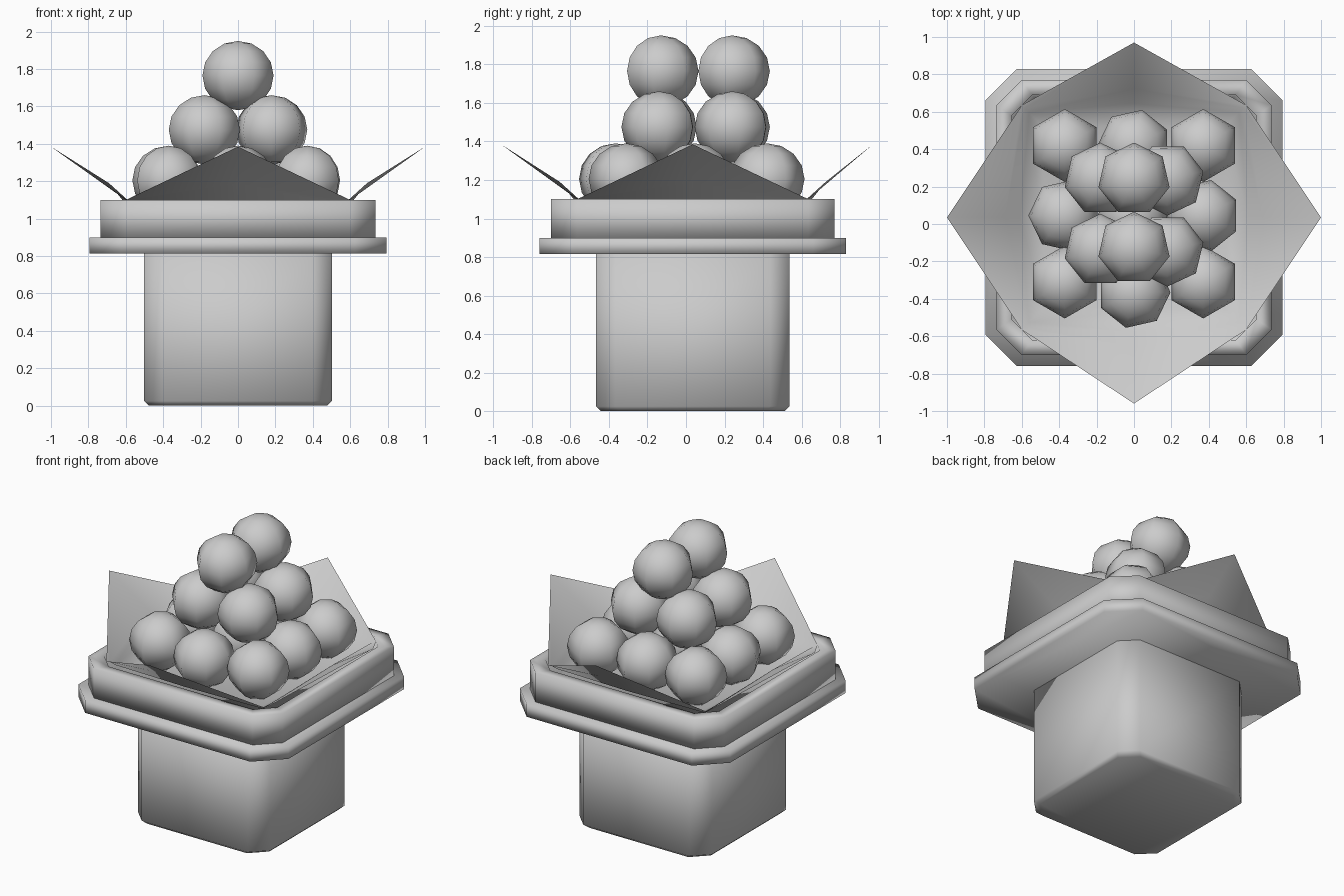
import bpy
import bmesh
import math

if "Cube" in bpy.data.objects:
    bpy.data.objects.remove(bpy.data.objects["Cube"])

CY = 0.035  # front-back middle of the container

grey = bpy.data.materials.new("plain grey")
grey.diffuse_color = (0.6, 0.6, 0.6, 1)
grey.use_nodes = True
grey.node_tree.nodes["Principled BSDF"].inputs["Base Color"].default_value = grey.diffuse_color


def finish(name, bm):
    bmesh.ops.recalc_face_normals(bm, faces=bm.faces)
    for f in bm.faces:
        f.smooth = True
    me = bpy.data.meshes.new(name)
    bm.to_mesh(me)
    bm.free()
    me.materials.append(grey)
    ob = bpy.data.objects.new(name, me)
    bpy.context.collection.objects.link(ob)
    return ob


def loft(name, rings):
    """Stack of corner-cut squares: (half width, corner cut, z)."""
    bm = bmesh.new()
    loops = []
    for h, c, z in rings:
        k = h - c
        pts = [(h, -k), (h, k), (k, h), (-k, h), (-h, k), (-h, -k), (-k, -h), (k, -h)]
        loops.append([bm.verts.new((x, y + CY, z)) for x, y in pts])
    for a, b in zip(loops, loops[1:]):
        for i in range(8):
            j = (i + 1) % 8
            bm.faces.new((a[i], a[j], b[j], b[i]))
    bm.faces.new(loops[0][::-1])
    bm.faces.new(loops[-1])
    return finish(name, bm)


# Container: body, wide flange and hollow rim
loft("body", [(0.475, 0.10, 0), (0.502, 0.10, 0.025), (0.502, 0.10, 0.82)])
loft("flange", [(0.795, 0.17, 0.815), (0.795, 0.17, 0.90)])
loft("rim", [(0.735, 0.135, 0.90), (0.735, 0.135, 1.10),
             (0.655, 0.11, 1.10), (0.64, 0.11, 0.96)])

# Paper liner with four raised pointed flaps: (flap reach, flap z, corner, corner z)
bm = bmesh.new()
loops = []
for reach, fz, corner, cz in [(1.0, 1.385, 0.60, 1.10), (0.69, 1.19, 0.585, 1.095),
                              (0.61, 1.09, 0.56, 1.07), (0.50, 1.03, 0.48, 1.03)]:
    loop = []
    for i in range(8):
        a = i * math.pi / 4
        r, z = (corner * math.sqrt(2), cz) if i % 2 else (reach, fz)
        y = r * math.sin(a)
        if i in (2, 6) and reach == 1.0:
            y *= 0.965 + (0.03 if i == 6 else -0.03)
        loop.append(bm.verts.new((r * math.cos(a), y + CY, z)))
    loops.append(loop)
for a, b in zip(loops, loops[1:]):
    for i in range(8):
        j = (i + 1) % 8
        bm.faces.new((a[i], a[j], b[j], b[i]))
bm.faces.new(loops[-1])
finish("paper_liner", bm)


def ball(name, x, y, z, sides, turn):
    bm = bmesh.new()
    bmesh.ops.create_uvsphere(bm, u_segments=sides, v_segments=8, radius=0.195)
    ob = finish(name, bm)
    ob.location = (x, y, z)
    ob.scale.z = 0.95
    ob.rotation_euler.z = math.radians(turn)


# Pile of balls: three by three, then two by two, then two on top
for x in (-0.37, 0, 0.37):
    for y in (-0.31, 0.045, 0.42):
        corner = x != 0 and y != 0.045
        if x == 0 and y == -0.31:
            y = -0.365
        ball("bottom_ball", x, y, 1.205, 6 if corner else 7,
             0 if corner else math.copysign(90, y))
for x in (-0.18, 0.18):
    for y in (-0.14, 0.24):
        ball("middle_ball", x, y, 1.475, 7, 0 if x < 0 else 25)
for y in (-0.13, 0.24):
    ball("top_ball", 0, y, 1.765, 7, 0)
